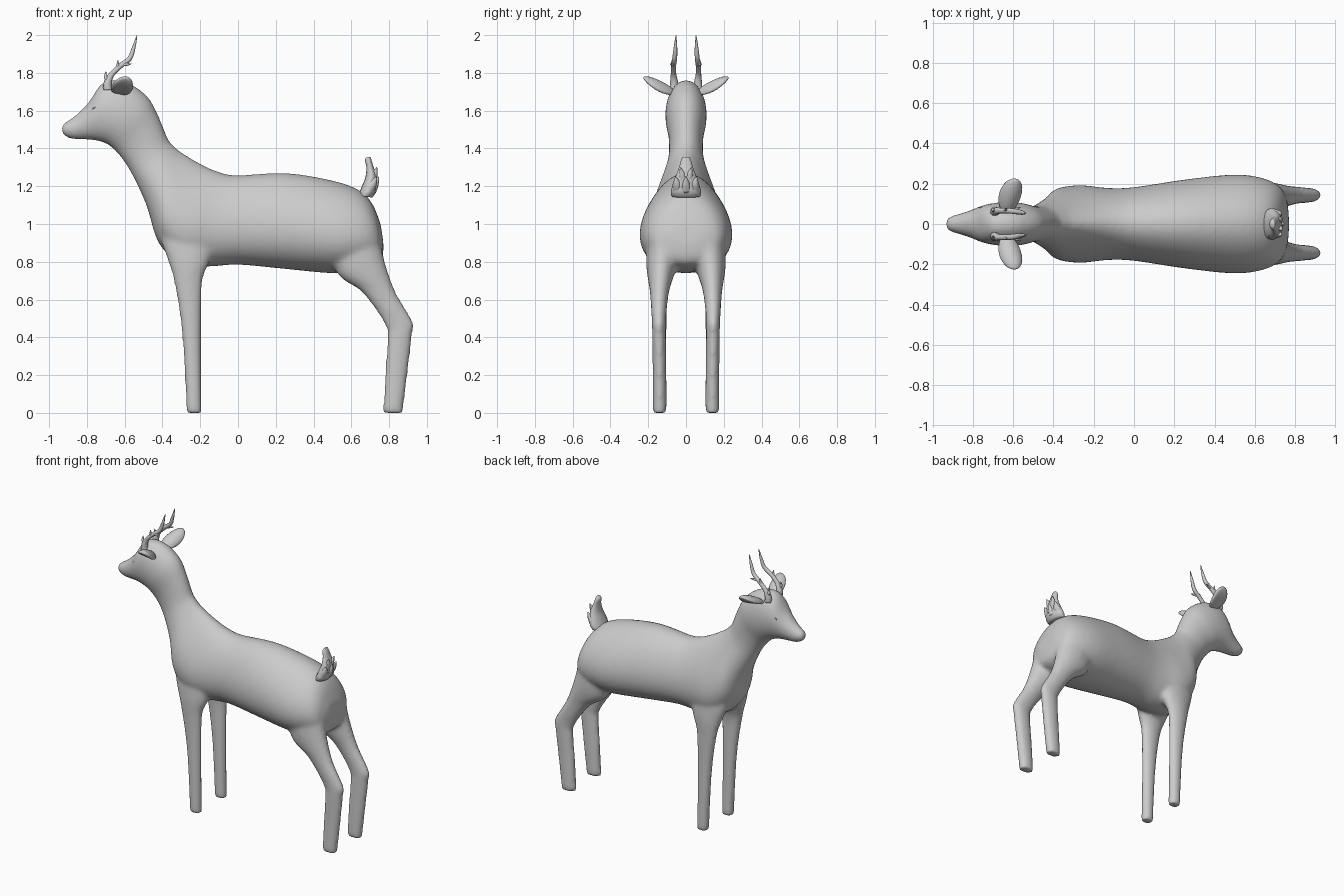
import bpy, bmesh
from math import sin, cos, pi
from mathutils import Vector


def spline(rows, sub):
    """Catmull-Rom resampling of tuples of numbers."""
    v = [Vector(r) for r in rows]
    out = []
    for i in range(len(v) - 1):
        a, b, c, d = v[max(i - 1, 0)], v[i], v[i + 1], v[min(i + 2, len(v) - 1)]
        for k in range(sub):
            t = k / sub
            out.append(0.5 * (2 * b + (c - a) * t + (2 * a - 5 * b + 4 * c - d) * t * t
                              + (3 * b - a - 3 * c + d) * t ** 3))
    return out + [v[-1]]


def skin(bm, rings):
    vs = [[bm.verts.new(p) for p in r] for r in rings]
    n = len(vs[0])
    for a, b in zip(vs, vs[1:]):
        for i in range(n):
            j = (i + 1) % n
            bm.faces.new((a[i], a[j], b[j], b[i]))
    bm.faces.new(vs[0])
    bm.faces.new(vs[-1])


def loft(bm, rows, sub=4, n=20):
    """Rows: outline point A (x, z), outline point B (x, z), half width, centre y, narrowing towards A."""
    rings = []
    for x1, z1, x2, z2, w, y, k in spline([(*r, 0)[:7] for r in rows], sub):
        rings.append([((x1 + x2) / 2 + (x1 - x2) / 2 * cos(a), y + w * sin(a) * (1 - k * cos(a)),
                       (z1 + z2) / 2 + (z1 - z2) / 2 * cos(a))
                      for a in (2 * pi * i / n for i in range(n))])
    skin(bm, rings)


def tube(bm, rows, sub=4, n=10):
    """Rows: x, y, z, radius."""
    p = spline(rows, sub)
    rings = []
    for i, q in enumerate(p):
        t = (p[min(i + 1, len(p) - 1)] - p[max(i - 1, 0)]).to_3d().normalized()
        u = t.cross(Vector((0.3, 1, 0.1))).normalized()
        w = t.cross(u)
        rings.append([q.to_3d() + (u * cos(2 * pi * k / n) + w * sin(2 * pi * k / n)) * q[3]
                      for k in range(n)])
    skin(bm, rings)


def flip(rows, s):
    return [(x, y * s, z, r) for x, y, z, r in rows]


def finish(bm, name):
    bmesh.ops.recalc_face_normals(bm, faces=bm.faces)
    me = bpy.data.meshes.new(name)
    bm.to_mesh(me)
    bm.free()
    me.shade_smooth()
    ob = bpy.data.objects.new(name, me)
    bpy.context.collection.objects.link(ob)
    return ob


# Body, neck, head and legs, fused into one smooth skin
bm = bmesh.new()
loft(bm, [
    (0.755, 1.00, 0.77, 0.90, 0.08, 0), (0.71, 1.11, 0.757, 0.80, 0.17, 0, 0.1),
    (0.64, 1.18, 0.66, 0.755, 0.222, 0, 0.15), (0.50, 1.23, 0.50, 0.74, 0.242, 0, 0.18),
    (0.25, 1.27, 0.25, 0.762, 0.217, 0, 0.18), (0.0, 1.258, 0.0, 0.785, 0.18, 0, 0.18),
    (-0.10, 1.275, -0.15, 0.775, 0.175, 0, 0.22), (-0.20, 1.32, -0.30, 0.79, 0.183, 0, 0.35),
    (-0.30, 1.38, -0.42, 0.90, 0.165, 0, 0.4), (-0.34, 1.415, -0.485, 1.10, 0.122, 0, 0.3),
    (-0.37, 1.45, -0.565, 1.27, 0.092, 0, 0.1), (-0.42, 1.57, -0.625, 1.36, 0.092, 0),
    (-0.48, 1.675, -0.68, 1.415, 0.107, 0), (-0.59, 1.75, -0.73, 1.437, 0.108, 0),
    (-0.71, 1.752, -0.78, 1.445, 0.094, 0), (-0.79, 1.645, -0.83, 1.447, 0.069, 0),
    (-0.86, 1.575, -0.875, 1.449, 0.051, 0), (-0.912, 1.54, -0.918, 1.465, 0.036, 0),
    (-0.935, 1.52, -0.935, 1.487, 0.02, 0)], 4, 44)
for s in (-1, 1):
    loft(bm, [
        (-0.274, 0, -0.192, 0, 0.038, 0.14 * s), (-0.285, 0.25, -0.195, 0.25, 0.037, 0.14 * s),
        (-0.305, 0.49, -0.195, 0.49, 0.038, 0.14 * s), (-0.34, 0.70, -0.187, 0.70, 0.042, 0.14 * s),
        (-0.37, 0.80, -0.15, 0.80, 0.058, 0.126 * s), (-0.41, 0.93, -0.12, 0.93, 0.068, 0.105 * s),
        (-0.40, 1.05, -0.15, 1.05, 0.06, 0.08 * s)])
    loft(bm, [
        (0.767, 0, 0.873, 0, 0.038, 0.14 * s), (0.778, 0.2, 0.898, 0.2, 0.037, 0.14 * s),
        (0.79, 0.40, 0.924, 0.42, 0.037, 0.143 * s), (0.785, 0.45, 0.93, 0.475, 0.037, 0.143 * s),
        (0.73, 0.545, 0.885, 0.555, 0.042, 0.143 * s), (0.645, 0.65, 0.83, 0.65, 0.053, 0.14 * s),
        (0.53, 0.73, 0.775, 0.81, 0.08, 0.13 * s), (0.46, 0.90, 0.75, 0.95, 0.10, 0.11 * s)])
body = finish(bm, "body")
m = body.modifiers.new("fuse", 'REMESH')
m.mode, m.voxel_size, m.use_smooth_shade = 'VOXEL', 0.014, True
m = body.modifiers.new("soften", 'SMOOTH')
m.factor, m.iterations = 0.5, 8
dg = bpy.context.evaluated_depsgraph_get()
fused = bpy.data.meshes.new_from_object(body.evaluated_get(dg))
body.modifiers.clear()
body.data = fused
fused.shade_smooth()
low = min(v.co.z for v in fused.vertices)
for v in fused.vertices:
    v.co.z -= low

for side, s in (("left", -1), ("right", 1)):
    # Ear: flattened, slightly cupped leaf
    bm = bmesh.new()
    bmesh.ops.create_uvsphere(bm, u_segments=20, v_segments=12, radius=1)
    along = Vector((0.045, 0.15, 0.075)).normalized()
    across = Vector((0.9, -0.2, -0.25))
    across = (across - along * across.dot(along)).normalized()
    up = across.cross(along)
    up = up if up.z > 0 else -up
    for v in bm.verts:
        l, w, t = v.co.z, v.co.x, v.co.y
        q = (Vector((-0.613, 0.142, 1.73)) + along * l * 0.098 + across * w * 0.056
             + up * (t * 0.024 + 0.004 - 0.016 * w * w))
        v.co = (q.x, q.y * s, q.z)
    finish(bm, side + "_ear")

    # Antler: curved beam, base knob and short tines
    bm = bmesh.new()
    tube(bm, flip([(-0.69, 0.062, 1.71, 0.024), (-0.69, 0.063, 1.745, 0.022),
                   (-0.67, 0.066, 1.79, 0.015), (-0.625, 0.066, 1.835, 0.014),
                   (-0.575, 0.060, 1.875, 0.013), (-0.553, 0.056, 1.93, 0.010),
                   (-0.535, 0.053, 1.998, 0.002)], s))
    tube(bm, flip([(-0.682, 0.066, 1.755, 0.012), (-0.70, 0.068, 1.775, 0.010),
                   (-0.70, 0.064, 1.807, 0.002)], s))
    tube(bm, flip([(-0.645, 0.067, 1.815, 0.010), (-0.637, 0.072, 1.84, 0.008),
                   (-0.636, 0.075, 1.867, 0.002)], s))
    tube(bm, flip([(-0.61, 0.066, 1.845, 0.010), (-0.585, 0.075, 1.845, 0.007),
                   (-0.565, 0.083, 1.848, 0.002)], s))
    finish(bm, side + "_antler")

    # Closed eyelid line laid on the head surface
    bm = bmesh.new()
    lid = []
    for x, z, r in ((-0.785, 1.605, 0.001), (-0.78, 1.618, 0.003), (-0.77, 1.622, 0.003), (-0.758, 1.624, 0.001)):
        p = body.closest_point_on_mesh(Vector((x, 0.1 * s, z)))[1]
        lid.append((p.x, p.y, p.z, r))
    tube(bm, lid, 3, 6)
    finish(bm, side + "_eyelid")

# Tail: upright tuft with small points of hair
bm = bmesh.new()
loft(bm, [
    (0.635, 1.15, 0.71, 1.14, 0.074, 0), (0.645, 1.175, 0.728, 1.165, 0.08, 0),
    (0.66, 1.21, 0.733, 1.21, 0.07, 0), (0.675, 1.25, 0.735, 1.255, 0.055, 0),
    (0.68, 1.30, 0.718, 1.30, 0.037, 0), (0.672, 1.335, 0.705, 1.345, 0.026, 0),
    (0.678, 1.352, 0.70, 1.356, 0.018, 0)], 3, 16)
for s in (-1, 1):
    tube(bm, flip([(0.69, 0.045, 1.18, 0.03), (0.715, 0.048, 1.215, 0.022), (0.733, 0.056, 1.25, 0.002)], s), 3, 8)
    tube(bm, flip([(0.70, 0.018, 1.22, 0.028), (0.722, 0.02, 1.26, 0.018), (0.735, 0.03, 1.30, 0.002)], s), 3, 8)
tube(bm, [(0.705, 0, 1.18, 0.03), (0.727, 0, 1.215, 0.02), (0.745, 0, 1.25, 0.002)], 3, 8)
finish(bm, "tail")
